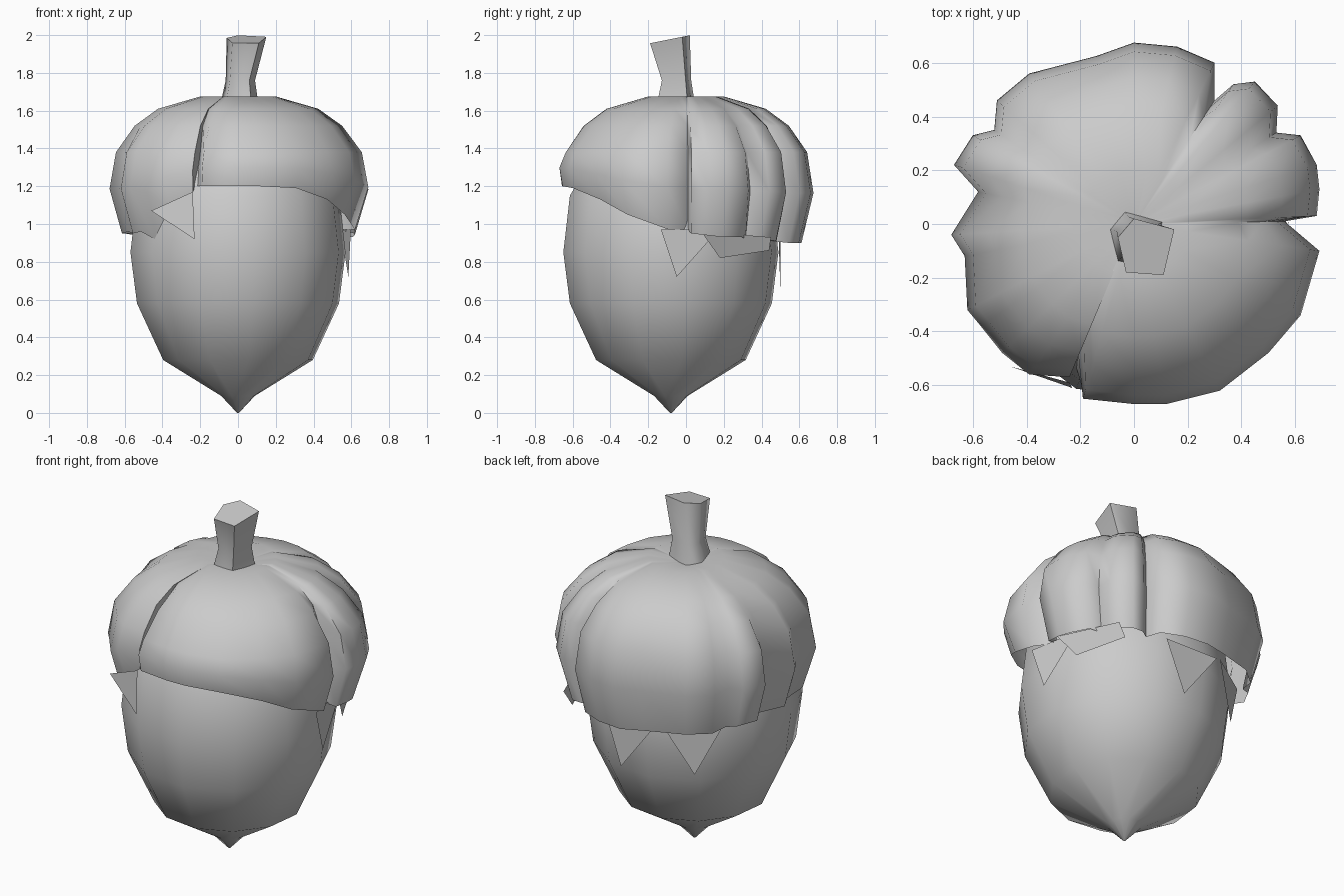
import bpy, bmesh, math


def make(name, rings, extra=(), cap_start=True, cap_end=True, angle=75):
    """Loft closed rings of points into one smooth-shaded object."""
    bm = bmesh.new()
    loops = [[bm.verts.new(p) for p in ring] for ring in rings]
    n = len(loops[0]) if loops else 0
    for a, b in zip(loops, loops[1:]):
        for i in range(n):
            j = (i + 1) % n
            bm.faces.new((a[i], a[j], b[j], b[i]))
    if loops and cap_start:
        bm.faces.new(loops[0])
    if loops and cap_end:
        bm.faces.new(loops[-1])
    for poly in extra:
        bm.faces.new([bm.verts.new(p) for p in poly])
    bmesh.ops.recalc_face_normals(bm, faces=bm.faces)
    me = bpy.data.meshes.new(name)
    bm.to_mesh(me)
    bm.free()
    ob = bpy.data.objects.new(name, me)
    bpy.context.collection.objects.link(ob)
    bpy.ops.object.select_all(action='DESELECT')
    ob.select_set(True)
    bpy.context.view_layer.objects.active = ob
    bpy.ops.object.shade_smooth_by_angle(angle=math.radians(angle))
    return ob


NUT_Y = -0.08


def nut_point(deg, r, z):
    a = math.radians(deg)
    return (r * math.cos(a), NUT_Y + r * math.sin(a), z)


# Nut body with a pointed tip
nut_profile = [(0.005, 0.0), (0.09, 0.09), (0.40, 0.28), (0.54, 0.58),
               (0.575, 0.85), (0.54, 1.15), (0.38, 1.42)]
make("nut", [[nut_point(i * 30 + 8, r, z) for i in range(12)]
             for r, z in nut_profile])

# Cap: leafy outline seen from above, with the rim height at each point
outline = [
    (0.68, 0.03, 0.95), (0.69, 0.13, 0.94), (0.68, 0.22, 0.93), (0.62, 0.33, 0.93),
    (0.53, 0.34, 0.92), (0.535, 0.44, 0.92), (0.45, 0.53, 0.91), (0.37, 0.52, 0.91),
    (0.30, 0.46, 0.91), (0.30, 0.60, 0.90), (0.16, 0.66, 0.90), (0.0, 0.675, 0.90),
    (-0.14, 0.625, 0.91), (-0.39, 0.56, 0.92), (-0.51, 0.46, 0.92), (-0.52, 0.35, 0.93),
    (-0.60, 0.33, 0.94), (-0.67, 0.22, 0.95), (-0.58, 0.12, 0.95), (-0.68, -0.04, 0.95),
    (-0.63, -0.12, 0.96), (-0.62, -0.32, 0.95), (-0.57, -0.38, 0.96), (-0.49, -0.48, 0.92),
    (-0.39, -0.56, 1.08), (-0.24, -0.57, 1.17), (-0.21, -0.46, 1.20), (-0.19, -0.65, 1.20),
    (0.0, -0.67, 1.20), (0.12, -0.67, 1.20), (0.32, -0.62, 1.19), (0.50, -0.48, 1.13),
    (0.62, -0.34, 1.05), (0.69, -0.10, 0.97), (0.56, 0.01, 0.97)]
# (radius factor, height, share of the local rim height, groove strength)
cap_profile = [(0.06, 1.65, 0, 0), (0.30, 1.675, 0, 0.3), (0.63, 1.61, 0, 0.5),
               (0.81, 1.52, 0, 0.7), (0.95, 1.38, 0, 1), (1.0, 1.38, 0.45, 1),
               (0.91, 1.38, 1.0, 0.7)]


def cap_point(x, y, rim, f, z, t, k):
    r = math.hypot(x, y)
    f += (1 - f) * 0.8 * max(0.0, (rim - 1.0) / 0.2) if t == 1 else 0
    s = f * (0.665 + (r - 0.665) * k) / r
    return (x * s, y * s, z + (rim - z) * t)


make("cap", [[cap_point(*p, *ring) for p in outline] for ring in cap_profile],
     cap_end=False)


# Pointed flaps hanging below the cap
def flap(a0, a1, tip, top_z, tip_z):
    return [nut_point(a0, 0.60, top_z), nut_point(a1, 0.60, top_z),
            nut_point(tip, 0.585, tip_z)]


flaps = [
    flap(-5, 25, 3, 0.97, 0.72),
    flap(72, 105, 83, 0.92, 0.62),
    flap(108, 140, 125, 0.93, 0.64),
    [(-0.46, -0.53, 1.07), (-0.24, -0.59, 1.17), (-0.23, -0.61, 0.92)],
    [(0.60, 0.08, 0.96), (0.48, 0.45, 0.93), (0.43, 0.44, 0.86),
     (0.55, 0.18, 0.82)],
]
make("cap_flaps", [], flaps)

# Stem: five-sided, pinched in the middle and flared at the leaning top
stem_top = [(0.0, 0.02), (0.15, -0.02), (0.11, -0.19), (-0.03, -0.18), (-0.06, -0.05)]
cx, cy = 0.035, -0.085


def stem_ring(scale, dx, dy, z, lean=0.0):
    return [(cx + dx + (x - cx) * scale, cy + dy + (y - cy) * scale,
             z + lean * y) for x, y in stem_top]


make("stem", [stem_ring(1.05, -0.04, 0.03, 1.58), stem_ring(0.74, -0.03, 0.035, 1.76),
              stem_ring(1.0, 0, 0, 1.995, 0.2)])
